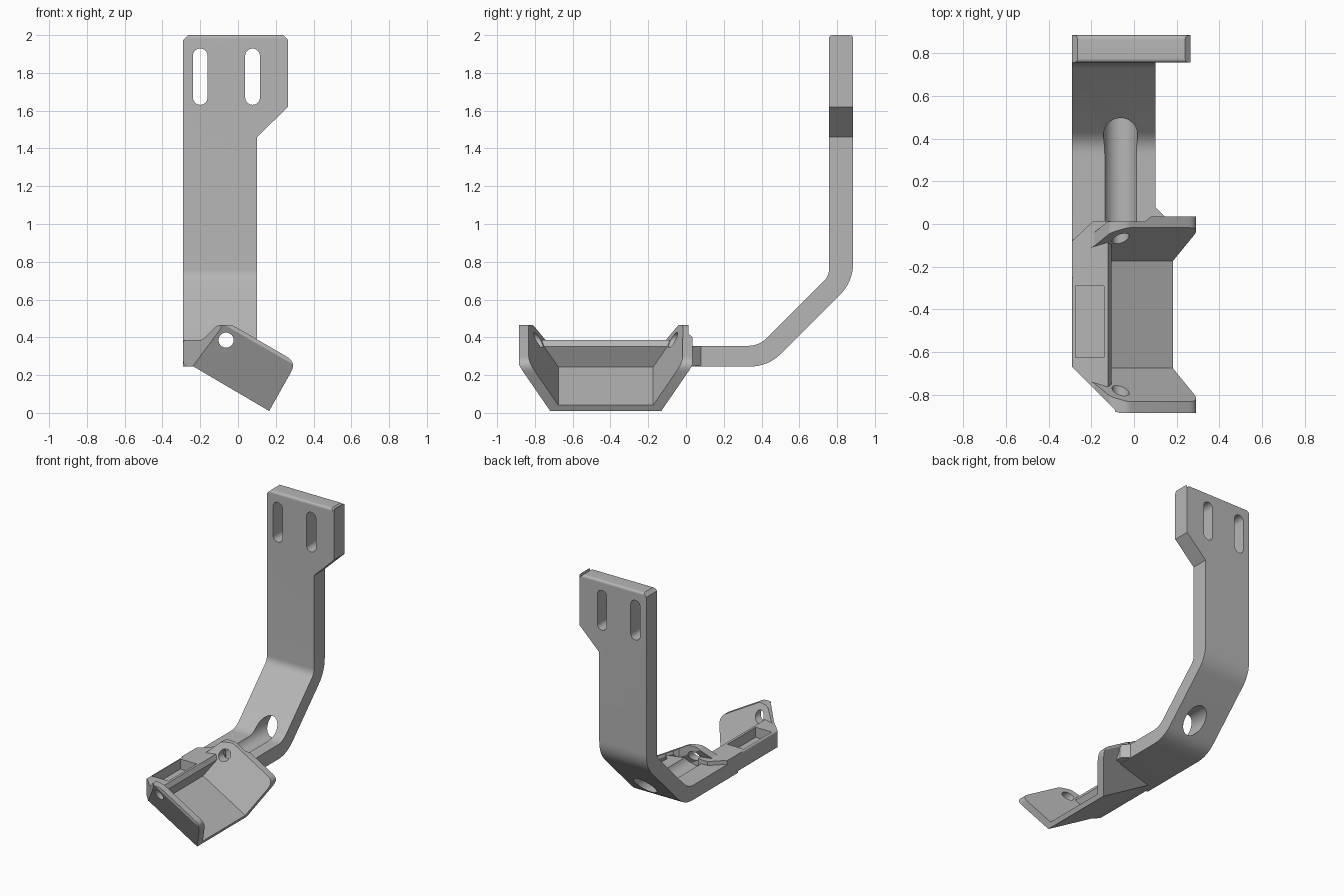
import bpy, bmesh, math
from mathutils import Vector

cube = bpy.data.objects.get("Cube")
if cube:
    bpy.data.objects.remove(cube, do_unlink=True)

grey = bpy.data.materials.new("light_grey")
grey.use_nodes = True
GREY = (0.47, 0.47, 0.47, 1)
grey.diffuse_color = GREY
grey.node_tree.nodes["Principled BSDF"].inputs["Base Color"].default_value = GREY

ORDER = {"x": lambda a, b, d: (d, a, b),
         "y": lambda a, b, d: (a, d, b),
         "z": lambda a, b, d: (a, b, d)}
UP = Vector((0.5, 0, 0.866))        # tray is rolled 30 degrees
CORNER = Vector((0.165, 0, 0.01))   # lowest edge of the tray
MID_Y = -0.425


def prism(name, pts, axis, lo, hi, slope=None):
    """Extrude a flat outline along an axis; slope = half length to lean both ends."""
    bm = bmesh.new()
    place = ORDER[axis]
    face = bm.faces.new([bm.verts.new(place(a, b, lo)) for a, b in pts])
    new = bmesh.ops.extrude_face_region(bm, geom=[face])["geom"]
    shift = Vector(place(0, 0, hi - lo))
    bmesh.ops.translate(bm, vec=shift, verts=[g for g in new if isinstance(g, bmesh.types.BMVert)])
    if slope is not None:
        for side in (-1, 1):
            cut = bmesh.ops.bisect_plane(
                bm, geom=bm.verts[:] + bm.edges[:] + bm.faces[:],
                plane_co=CORNER + Vector((0, MID_Y + side * slope, 0)),
                plane_no=Vector((0, side, 0)) - UP * 0.6, clear_outer=True)
            edges = [g for g in cut["geom_cut"] if isinstance(g, bmesh.types.BMEdge)]
            bmesh.ops.contextual_create(bm, geom=edges)
    bmesh.ops.recalc_face_normals(bm, faces=bm.faces[:])
    mesh = bpy.data.meshes.new(name)
    bm.to_mesh(mesh)
    bm.free()
    mesh.materials.append(grey)
    obj = bpy.data.objects.new(name, mesh)
    bpy.context.collection.objects.link(obj)
    return obj


def fillet(prev, corner, nxt, length, steps=8):
    """Rounded corner between two straight runs."""
    c = Vector(corner)
    a = c + (Vector(prev) - c).normalized() * length
    b = c + (Vector(nxt) - c).normalized() * length
    ts = [i / steps for i in range(steps + 1)]
    return [tuple(a * (1 - t) ** 2 + c * 2 * t * (1 - t) + b * t * t) for t in ts]


def rounded(corners):
    """Outline from (a, b, fillet length) corners."""
    out = []
    for i, (a, b, r) in enumerate(corners):
        if r:
            out += fillet(corners[i - 1][:2], (a, b), corners[(i + 1) % len(corners)][:2], r)
        else:
            out.append((a, b))
    return out


def slot(x, z0, z1, r, steps=16):
    """Upright slot outline; a circle when z0 equals z1."""
    pts = []
    for z, start in ((z1, 0), (z0, math.pi)):
        for i in range(steps + (z0 != z1)):
            t = start + math.pi * i / steps
            pts.append((x + r * math.cos(t), z + r * math.sin(t)))
    return pts


def cut(obj, *cutters):
    bpy.context.view_layer.objects.active = obj
    for c in cutters:
        c.hide_render = True
        mod = obj.modifiers.new("cut", "BOOLEAN")
        mod.operation, mod.solver, mod.object = "DIFFERENCE", "EXACT", c
        bpy.ops.object.modifier_apply(modifier=mod.name)


# Bent arm
arm = prism("arm", rounded([
    (-0.2, 0.245, 0), (0.435, 0.245, 0.1), (0.885, 0.695, 0.1),
    (0.885, 2, 0.02), (0.757, 2, 0.02), (0.757, 0.725, 0.035),
    (0.387, 0.355, 0.06), (-0.2, 0.355, 0)]), "x", -0.29, 0.265)

# Tilted tray with leaning end flanges
tray = prism("tray", rounded([
    (-0.29, 0.385, 0.015), (-0.19, 0.385, 0.015), (-0.11, 0.465, 0.02), (-0.03, 0.465, 0.02),
    (0.31, 0.268, 0.06), (0.165, 0.01, 0), (-0.235, 0.245, 0), (-0.29, 0.245, 0.03)]),
    "y", -0.885, 0.035, slope=0.294)

# Joining pieces between tray and arm
rear_block = prism("rear_block", [
    (-0.29, -0.25), (-0.29, -0.08), (-0.19, 0.015), (-0.11, 0.015), (-0.11, -0.25)],
    "z", 0.26, 0.385)
gusset = prism("gusset", [(0.08, 0.1), (0.1, 0.08), (0.15, 0.03), (0.15, -0.02), (0.08, -0.02)],
               "z", 0.25, 0.355)

# Cutters
trough = prism("trough_cutter", [
    (-0.168, 0.243), (-0.105, 0.352), (-0.122, 0.385), (-0.5, 0.385),
    (-0.5, 0.7), (0.6, 0.7), (0.529, -0.16)], "y", -1.3, 0.5, slope=0.23)
pin = prism("pin_cutter", slot(-0.063, 0.385, 0.385, 0.04), "y", -1, 0.1)
groove = prism("groove_cutter", slot(-0.063, 0.385, 0.385, 0.08), "y", -0.03, 0.72)
pocket = prism("pocket_cutter", [(-0.275, -0.625), (-0.14, -0.625), (-0.14, -0.29), (-0.275, -0.29)],
               "z", 0.31, 0.5)
front_corner = prism("corner_cutter", [(-0.4, -0.56), (-0.09, -0.87), (-0.09, -1), (-0.4, -1)],
                     "z", -0.1, 0.6)
rear_flat = prism("flat_cutter", [(-0.4, 0.012), (0.05, 0.012), (0.08, 0.035), (0.08, 0.1), (-0.4, 0.1)],
                  "z", 0.3, 0.6)
head_step = prism("step_cutter", [(0.1, -0.5), (0.1, 1.46), (0.265, 1.62), (0.5, 1.62), (0.5, -0.5)],
                  "y", -1, 1.2)
slots = [prism("slot_cutter", slot(x, 1.67, 1.89, 0.039), "y", 0.6, 1) for x in (-0.2, 0.077)]
top_corners = [prism("edge_cutter", [(x, 1.975), (x, 2.1), (x - s * 0.025, 2.1), (x - s * 0.025, 2)],
                     "y", 0.6, 1) for x, s in ((-0.29, -1), (0.265, 1))]

cut(arm, head_step, trough, groove, pin, *slots, *top_corners)
cut(tray, trough, pin, pocket, front_corner, rear_flat)
cut(rear_block, trough, pin)
cut(gusset, trough)

for c in [trough, pin, groove, pocket, front_corner, rear_flat, head_step, *slots, *top_corners]:
    bpy.data.objects.remove(c, do_unlink=True)

# Smooth bends and holes, crisp edges elsewhere
bpy.ops.object.select_all(action="DESELECT")
for part in (arm, tray, rear_block, gusset):
    part.select_set(True)
bpy.context.view_layer.objects.active = arm
bpy.ops.object.shade_smooth_by_angle(angle=math.radians(30))
